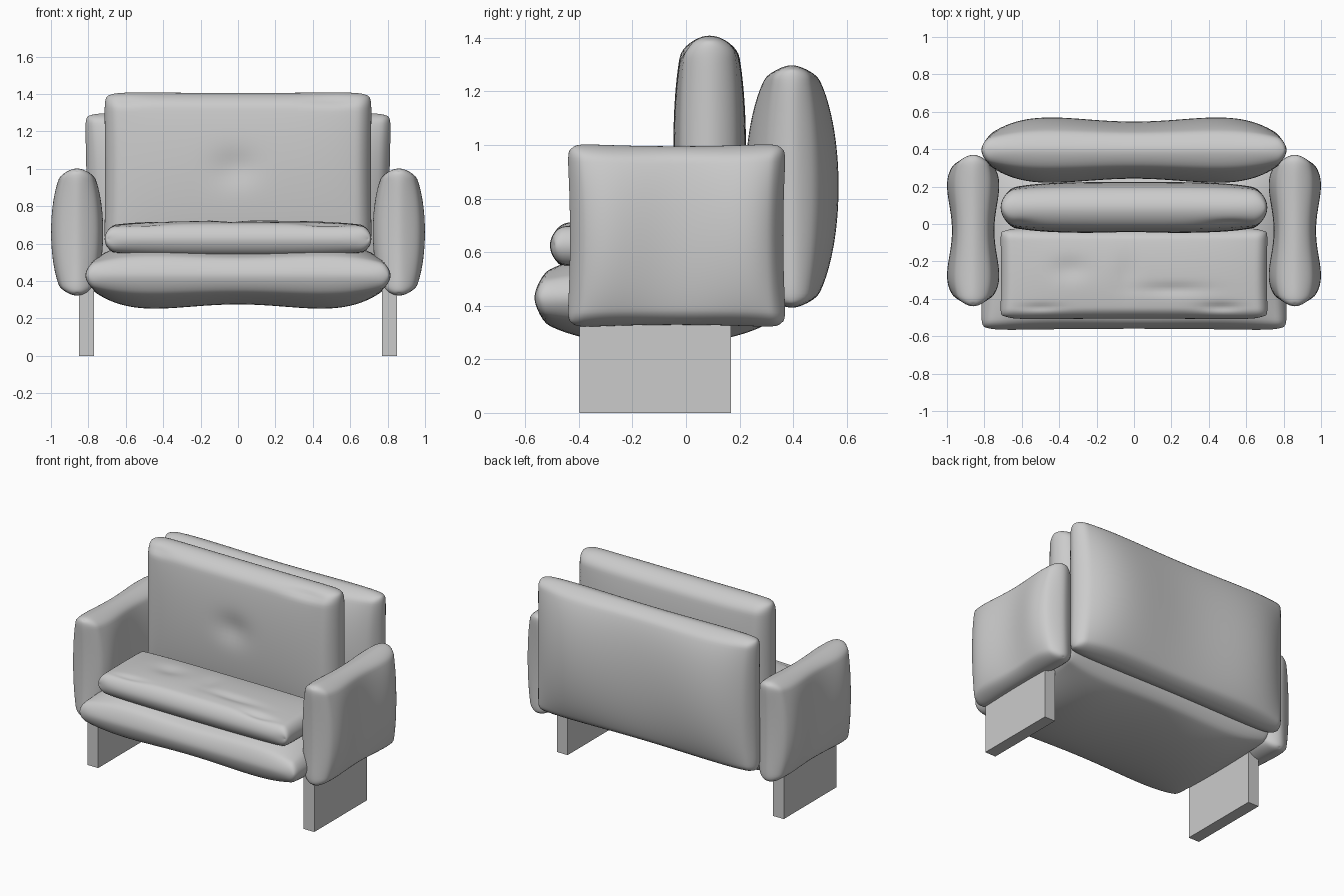
import bpy, bmesh, math
from mathutils import Vector

if "Cube" in bpy.data.objects:
    bpy.data.objects.remove(bpy.data.objects["Cube"])

X, Y, Z = Vector((1, 0, 0)), Vector((0, 1, 0)), Vector((0, 0, 1))


def edge_round(s, half, r):
    d = half * (1 - abs(s))
    return 1.0 if d >= r else math.sqrt(max(0, 1 - (1 - d / r) ** 2))


def pillow(name, center, A, B, N, a, b, mid, rim, u_profile, v_profile,
           pinch=0.01, dents=(), nu=56, nv=44):
    """Stuffed cushion spanning A x B, thickness along N; dents press the +N side."""
    bm = bmesh.new()
    r = rim * 0.95
    for side in (1, -1):
        grid = []
        for i in range(nu + 1):
            u = math.sin(math.pi * (i / nu - 0.5))
            row = []
            for j in range(nv + 1):
                v = math.sin(math.pi * (j / nv - 0.5))
                er = edge_round(u, a, r) * edge_round(v, b, r)
                h = (rim + (mid - rim) * u_profile(u) * v_profile(v)) * er
                if side > 0:
                    for du, dv, ru, rv, depth in dents:
                        h -= er * depth * math.exp(-((u - du) / ru) ** 2 - ((v - dv) / rv) ** 2)
                # sides drawn in slightly, corners rounded off
                corner = 0.02 * abs(u * v) ** 14
                pu = u * (a - pinch * (1 - v * v) - corner)
                pv = v * (b - pinch * (1 - u * u) - corner)
                row.append(bm.verts.new(Vector(center) + A * pu + B * pv + N * (side * h)))
            grid.append(row)
        for i in range(nu):
            for j in range(nv):
                bm.faces.new((grid[i][j], grid[i + 1][j], grid[i + 1][j + 1], grid[i][j + 1]))
    bmesh.ops.remove_doubles(bm, verts=bm.verts, dist=0.0001)
    bmesh.ops.recalc_face_normals(bm, faces=bm.faces)
    for f in bm.faces:
        f.smooth = True
    me = bpy.data.meshes.new(name)
    bm.to_mesh(me)
    bm.free()
    ob = bpy.data.objects.new(name, me)
    bpy.context.collection.objects.link(ob)
    return ob


def lobes(c, k):
    return lambda s: (1 - s * s) * (c + k * s * s)


def dome(power, p):
    return lambda s: max(0, 1 - abs(s) ** power) ** p


# big two-lobed frame cushions: base and backrest
pillow("base_cushion", (0, -0.11, 0.43), X, Y, Z, 0.82, 0.46, 0.18, 0.055,
       lobes(0.8, 2.0), dome(2, 0.6))
pillow("backrest", (0, 0.395, 0.845), X, Z, -Y, 0.82, 0.457, 0.177, 0.055,
       lobes(0.8, 2.0), dome(2, 0.6))

# loose seat cushion with creases
pillow("seat_cushion", (0, -0.265, 0.625), X, Y, Z, 0.715, 0.245, 0.098, 0.062,
       dome(3, 0.6), dome(2, 0.6), 0.004,
       dents=[(-0.48, 0.1, 0.13, 0.25, 0.014), (-0.05, 0.0, 0.07, 0.4, 0.01),
              (0.3, -0.35, 0.25, 0.13, 0.012), (0.65, -0.75, 0.15, 0.1, 0.015),
              (-0.7, -0.75, 0.15, 0.08, 0.01)])

# loose back cushion with a button-like hollow
pillow("back_cushion", (0, 0.088, 0.985), X, Z, -Y, 0.715, 0.425, 0.136, 0.085,
       dome(4, 0.7), dome(2, 0.6), 0.004,
       dents=[(-0.02, 0.05, 0.16, 0.22, 0.022), (0.7, 0.9, 0.2, 0.06, 0.018),
              (-0.85, 0.9, 0.12, 0.06, 0.012)])

# arms and slab legs on both sides
for side, label in ((-1, "left"), (1, "right")):
    pillow(label + "_arm", (side * 0.86, -0.035, 0.662), Y, Z, X * side,
           0.41, 0.345, 0.142, 0.06, lobes(0.65, 2.4), dome(2, 0.6), 0.012)
    bpy.ops.mesh.primitive_cube_add(size=1, location=(side * 0.81, -0.115, 0.265))
    leg = bpy.context.object
    leg.name = label + "_leg"
    leg.scale = (0.08, 0.565, 0.53)
